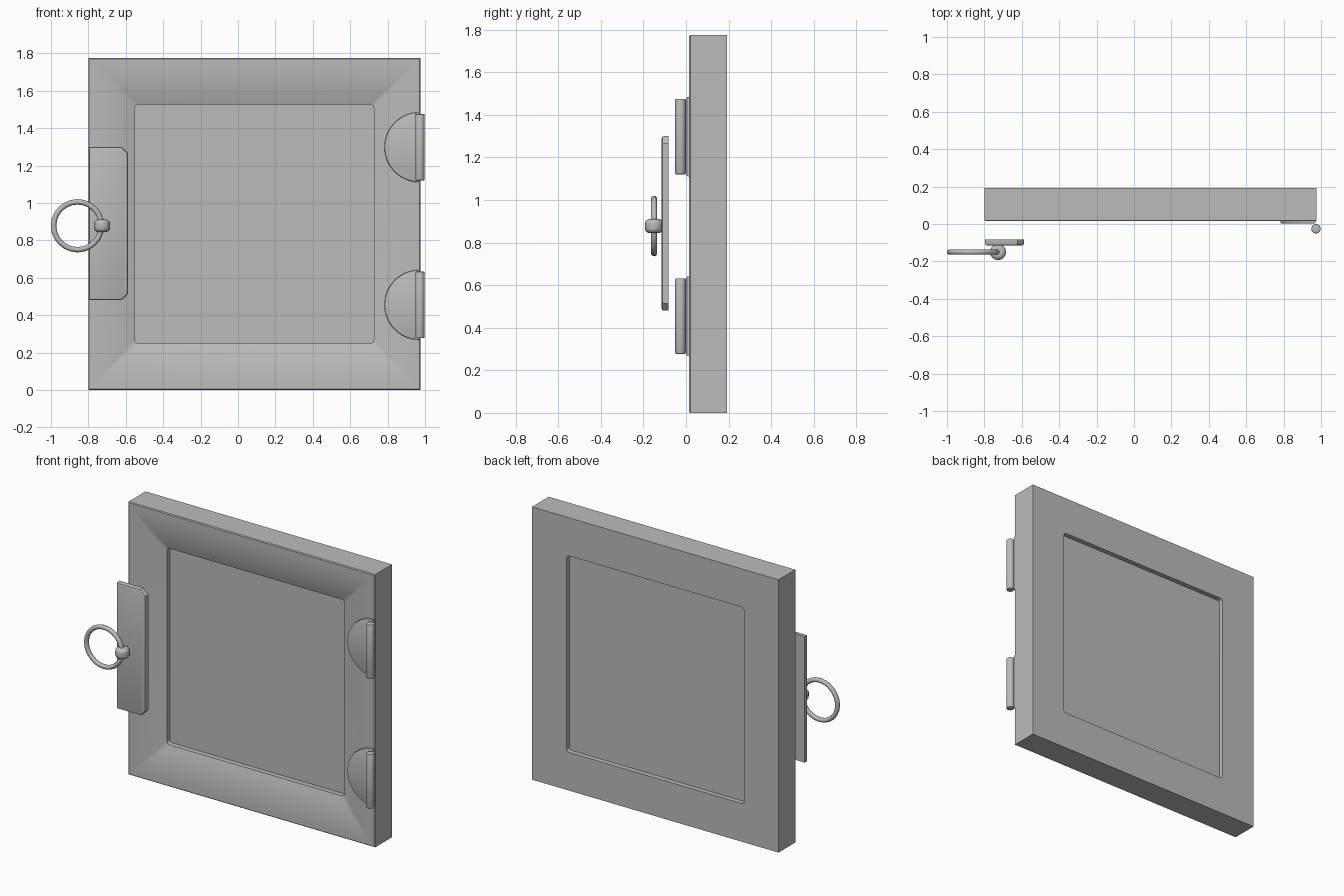
import bpy, bmesh
from math import pi, sin, cos, radians
from mathutils import Matrix, Vector

cube = bpy.data.objects.get("Cube")
if cube:
    bpy.data.objects.remove(cube, do_unlink=True)

grey = bpy.data.materials.new("plain grey")
grey.use_nodes = True
COLOUR = (0.5, 0.5, 0.5, 1)
grey.diffuse_color = COLOUR
grey.node_tree.nodes["Principled BSDF"].inputs["Base Color"].default_value = COLOUR

CX, CZ = 0.087, 0.8875      # centre of the door
OUTER, INNER = 0.8875, 0.639
FRONT, BACK = 0.015, 0.192


def finish(name, bm, angle=30):
    """Turn a bmesh into a shaded grey object."""
    bmesh.ops.remove_doubles(bm, verts=bm.verts, dist=0.0003)
    bmesh.ops.recalc_face_normals(bm, faces=bm.faces)
    mesh = bpy.data.meshes.new(name)
    bm.to_mesh(mesh)
    bm.free()
    mesh.materials.append(grey)
    ob = bpy.data.objects.new(name, mesh)
    bpy.context.collection.objects.link(ob)
    bpy.ops.object.select_all(action='DESELECT')
    ob.select_set(True)
    bpy.context.view_layer.objects.active = ob
    bpy.ops.object.shade_smooth_by_angle(angle=radians(angle))
    return ob


def square_ring(bm, half, y, radius, steps=4):
    """Loop of vertices around a square with rounded corners."""
    ring = []
    for corner in range(4):
        mid = pi / 4 + corner * pi / 2
        sx = 1 if cos(mid) > 0 else -1
        sz = 1 if sin(mid) > 0 else -1
        for i in range(steps + 1):
            a = corner * pi / 2 + i / steps * pi / 2
            ring.append(bm.verts.new((CX + sx * (half - radius) + radius * cos(a), y,
                                      CZ + sz * (half - radius) + radius * sin(a))))
    return ring


def bridge(bm, a, b):
    n = len(a)
    for i in range(n):
        j = (i + 1) % n
        bm.faces.new((a[i], a[j], b[j], b[i]))


def plate(name, outline, y0, y1, bevel):
    """Extruded x-z outline with a rounded front rim."""
    bm = bmesh.new()
    front = bm.faces.new([bm.verts.new((x, y0, z)) for x, z in outline])
    rim = list(front.edges)
    res = bmesh.ops.extrude_face_region(bm, geom=[front], use_keep_orig=True)
    moved = [v for v in res["geom"] if isinstance(v, bmesh.types.BMVert)]
    bmesh.ops.translate(bm, verts=moved, vec=(0, y1 - y0, 0))
    bmesh.ops.bevel(bm, geom=rim, offset=bevel, segments=2, profile=0.5, affect='EDGES')
    return finish(name, bm)


def rod(name, centre, radius, height, bevel, sides, segments):
    """Upright cylinder with rounded ends."""
    bm = bmesh.new()
    bmesh.ops.create_cone(bm, cap_ends=True, segments=sides, radius1=radius, radius2=radius,
                          depth=height, matrix=Matrix.Translation(centre))
    rims = [e for e in bm.edges if abs(e.verts[0].co.z - e.verts[1].co.z) < 1e-5]
    bmesh.ops.bevel(bm, geom=rims, offset=bevel, segments=segments, profile=0.5, affect='EDGES')
    return finish(name, bm, 40)


# Frame: closed moulding profile, its front rolling down into the opening
profile = [(INNER, BACK, 0.02), (OUTER, BACK, 0), (OUTER, FRONT + 0.005, 0),
           (OUTER - 0.005, FRONT, 0)]
STEPS = 8
for i in range(1, STEPS + 1):
    t = i / STEPS
    profile.append((OUTER - 0.005 - (OUTER - 0.005 - INNER) * t,
                    FRONT + 0.042 * t ** 2.2, 0.02 * t))
bm = bmesh.new()
rings = [square_ring(bm, *p) for p in profile]
for i, ring in enumerate(rings):
    bridge(bm, ring, rings[(i + 1) % len(rings)])
finish("door_frame", bm)

# Recessed panel
bm = bmesh.new()
near, far = (square_ring(bm, INNER + 0.001, y, 0.02) for y in (0.09, 0.16))
bm.faces.new(near)
bm.faces.new(far)
bridge(bm, near, far)
finish("door_panel", bm)

# Hinges: half-round leaf and upright pin
for label, z in (("lower", 0.455), ("upper", 1.298)):
    leaf = [(0.97 + 0.187 * cos(pi / 2 + pi * i / 24), z + 0.187 * sin(pi / 2 + pi * i / 24))
            for i in range(25)]
    plate(label + "_hinge_leaf", leaf, 0.002, 0.024, 0.006)
    rod(label + "_hinge_pin", (0.973, -0.026, z), 0.025, 0.355, 0.005, 16, 2)

# Handle plate with clipped corners on the inner side
L, R, B, T, C = -0.797, -0.588, 0.48, 1.30, 0.035
plate("handle_plate", [(L, B), (R - C, B), (R, B + C), (R, T - C), (R - C, T), (L, T)],
      -0.114, -0.082, 0.01)

# Knob that holds the ring
rod("handle_knob", (-0.727, -0.15, 0.878), 0.043, 0.066, 0.022, 16, 4)

# Pull ring
bm = bmesh.new()
centre, MAJOR, MINOR, N, M = Vector((-0.858, -0.15, 0.878)), 0.128, 0.0145, 24, 10
loops = []
for i in range(N):
    a = 2 * pi * i / N
    out = Vector((cos(a), 0, sin(a)))
    loops.append([bm.verts.new(centre + out * (MAJOR + MINOR * cos(2 * pi * j / M))
                               + Vector((0, MINOR * sin(2 * pi * j / M), 0)))
                  for j in range(M)])
for i in range(N):
    bridge(bm, loops[i], loops[(i + 1) % N])
finish("pull_ring", bm, 50)
